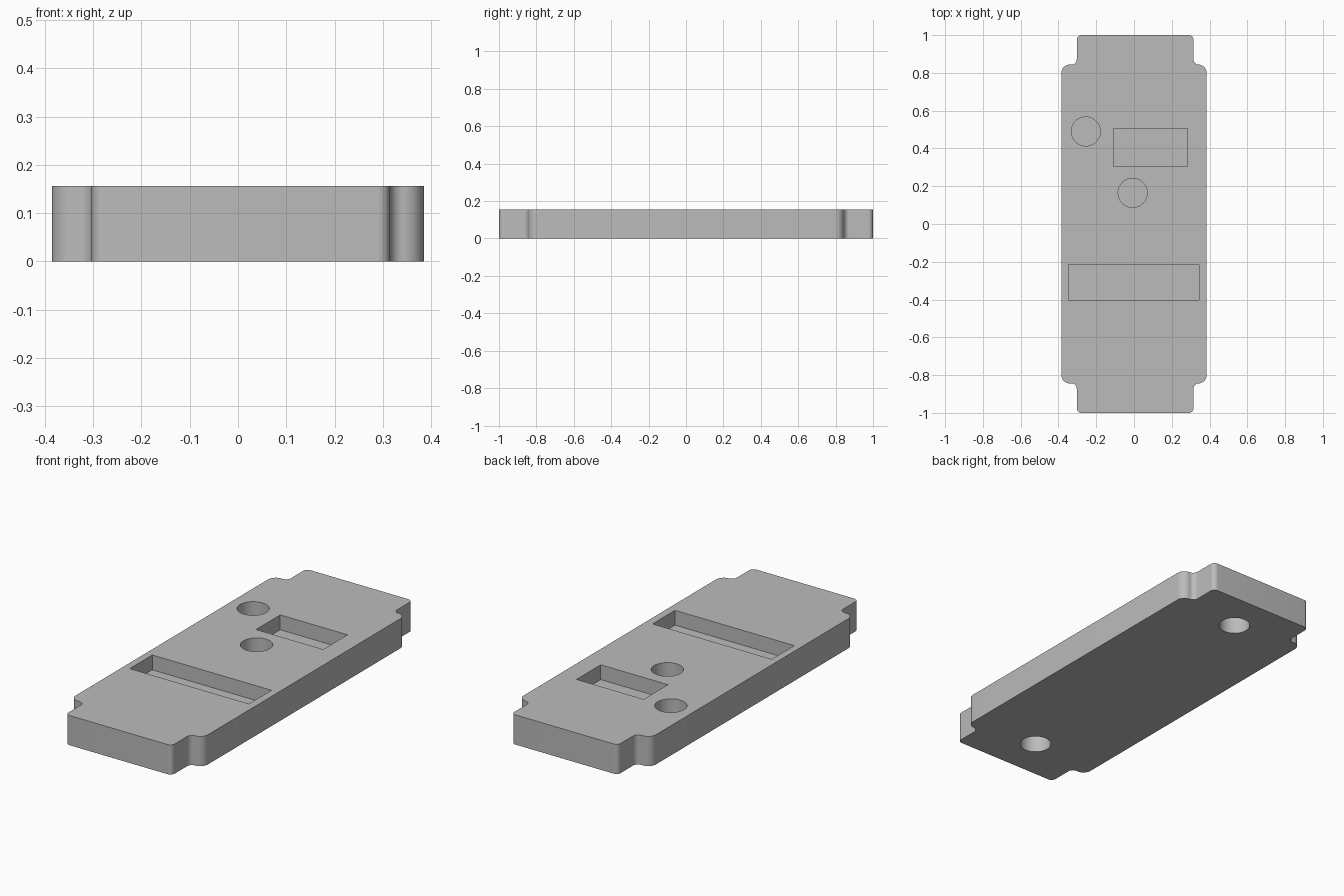
import bpy
import bmesh
from mathutils import Vector
from math import radians

if "Cube" in bpy.data.objects:
    bpy.data.objects.remove(bpy.data.objects["Cube"], do_unlink=True)

HEIGHT = 0.156
POCKET = 0.078
MOUNT_DEPTH = 0.1

grey = bpy.data.materials.new("plain grey")
grey.use_nodes = True
grey.diffuse_color = (0.5, 0.5, 0.5, 1)
grey.node_tree.nodes["Principled BSDF"].inputs["Base Color"].default_value = (0.5, 0.5, 0.5, 1)


def rounded(corners, steps=8):
    """Replace each (x, y, radius) right-angle corner by an arc."""
    points = []
    for i, (x, y, r) in enumerate(corners):
        here = Vector((x, y))
        before = (Vector(corners[i - 1][:2]) - here).normalized()
        after = (Vector(corners[(i + 1) % len(corners)][:2]) - here).normalized()
        centre = here + (before + after) * r
        for k in range(steps + 1):
            ray = (-after).lerp(-before, k / steps).normalized()
            points.append(centre + ray * r)
    return points


def slab(name, points, bottom, top):
    """Extrude a flat outline between two heights."""
    bm = bmesh.new()
    face = bm.faces.new([bm.verts.new((p[0], p[1], bottom)) for p in points])
    moved = bmesh.ops.extrude_face_region(bm, geom=[face])["geom"]
    verts = [v for v in moved if isinstance(v, bmesh.types.BMVert)]
    bmesh.ops.translate(bm, verts=verts, vec=(0, 0, top - bottom))
    bmesh.ops.recalc_face_normals(bm, faces=bm.faces)
    mesh = bpy.data.meshes.new(name)
    bm.to_mesh(mesh)
    bm.free()
    mesh.materials.append(grey)
    obj = bpy.data.objects.new(name, mesh)
    bpy.context.collection.objects.link(obj)
    return obj


def box_cutter(name, x0, x1, y0, y1):
    return slab(name, [(x0, y0), (x1, y0), (x1, y1), (x0, y1)], HEIGHT - POCKET, HEIGHT + 0.1)


def round_cutter(name, x, y, z0, z1):
    bpy.ops.mesh.primitive_cylinder_add(vertices=48, radius=0.077, depth=z1 - z0,
                                        location=(x, y, (z0 + z1) / 2))
    obj = bpy.context.object
    obj.name = name
    obj.data.materials.append(grey)
    return obj


# Plate outline: wide body with a narrower rounded tab at each end
L, R, W, STEP = -0.303, 0.315, 0.385, 0.844
TIP, INNER, OUTER = 0.025, 0.028, 0.045
right_side = [(R, -1, TIP), (R, -STEP, INNER), (W, -STEP, OUTER),
              (W, STEP, OUTER), (R, STEP, INNER), (R, 1, TIP)]
left_side = [(L, 1, TIP), (L, STEP, INNER), (-W, STEP, OUTER),
             (-W, -STEP, OUTER), (L, -STEP, INNER), (L, -1, TIP)]
plate = slab("plate", rounded(right_side + left_side), 0, HEIGHT)

# Rectangular pockets, round top pockets and round sockets underneath
cutters = [
    box_cutter("long_pocket", -0.348, 0.345, -0.402, -0.215),
    box_cutter("short_pocket", -0.108, 0.283, 0.304, 0.505),
    round_cutter("side_top_hole", -0.255, 0.49, HEIGHT - POCKET, HEIGHT + 0.1),
    round_cutter("middle_top_hole", -0.007, 0.165, HEIGHT - POCKET, HEIGHT + 0.1),
    round_cutter("back_socket", 0, 0.785, -0.1, MOUNT_DEPTH),
    round_cutter("front_socket", 0, -0.77, -0.1, MOUNT_DEPTH),
]

bpy.ops.object.select_all(action="DESELECT")
plate.select_set(True)
bpy.context.view_layer.objects.active = plate
for cutter in cutters:
    mod = plate.modifiers.new(cutter.name, "BOOLEAN")
    mod.operation = "DIFFERENCE"
    mod.solver = "EXACT"
    mod.object = cutter
    bpy.ops.object.modifier_apply(modifier=mod.name)
for cutter in cutters:
    bpy.data.objects.remove(cutter, do_unlink=True)

bpy.ops.object.shade_smooth_by_angle(angle=radians(30))
